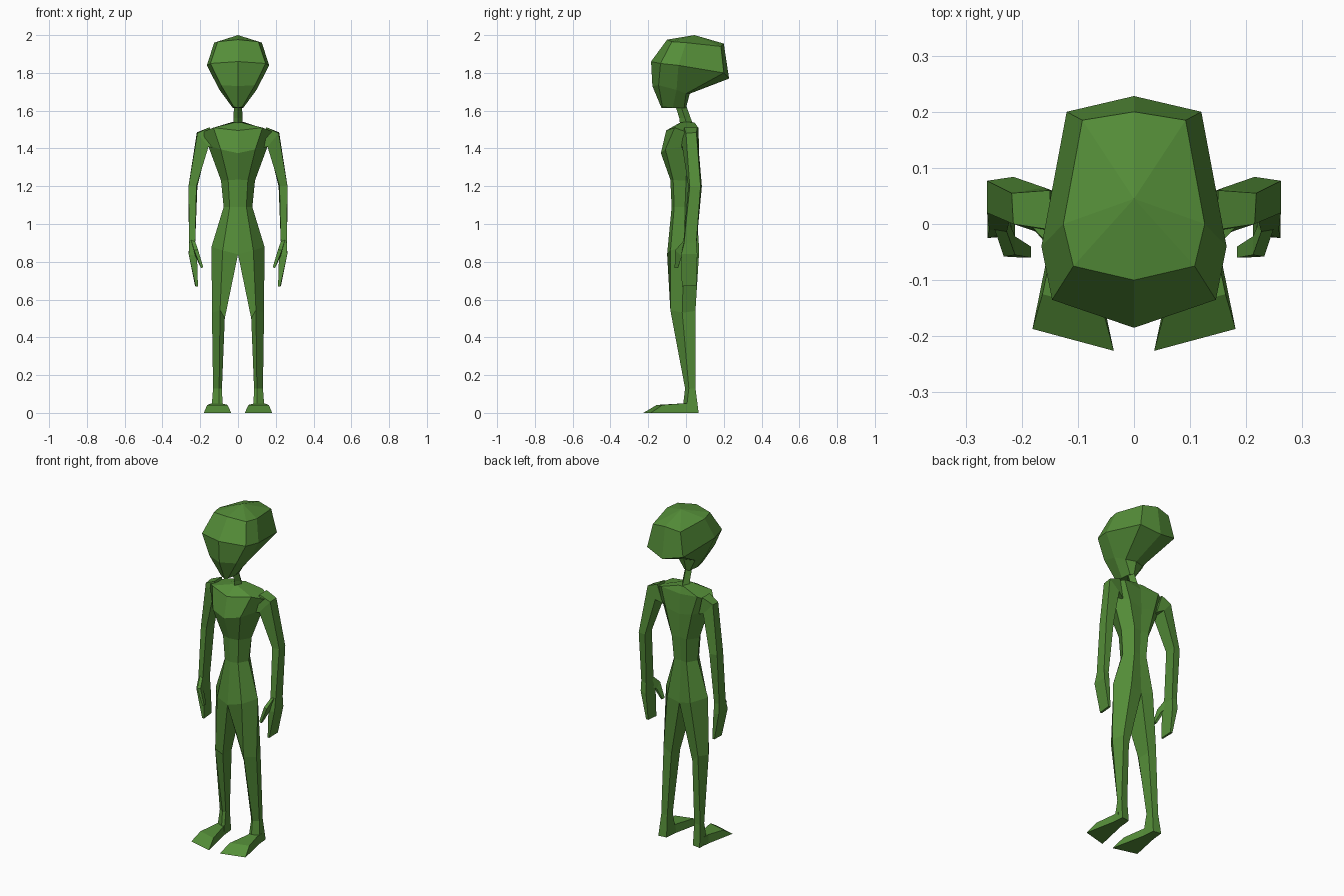
import bpy, bmesh

green = bpy.data.materials.new("green skin")
green.diffuse_color = (0.09, 0.27, 0.04, 1)


def full(half):
    """Close a half ring (front centre .. side .. back centre) by reflection."""
    return half + [(-x, y, z) for x, y, z in half[-2:0:-1]]


def loft(name, rings, start=True, end=True, apex=None, mirror=False):
    """Skin closed rings with flat faces, capping the ends on request."""
    bm = bmesh.new()
    loops = [[bm.verts.new(p) for p in r] for r in rings]
    n = len(loops[0])
    for a, b in zip(loops, loops[1:]):
        for i in range(n):
            j = (i + 1) % n
            bm.faces.new((a[i], a[j], b[j], b[i]))
    if start:
        bm.faces.new(loops[0][::-1])
    if apex:
        tip = bm.verts.new(apex)
        for i in range(n):
            bm.faces.new((loops[-1][i], loops[-1][(i + 1) % n], tip))
    elif end:
        bm.faces.new(loops[-1])
    bmesh.ops.recalc_face_normals(bm, faces=bm.faces[:])
    me = bpy.data.meshes.new(name)
    bm.to_mesh(me)
    bm.free()
    me.materials.append(green)
    ob = bpy.data.objects.new(name, me)
    bpy.context.collection.objects.link(ob)
    if mirror:
        ob.modifiers.new("Mirror", 'MIRROR').use_mirror_merge = False
    return ob


# Head: narrow chin, wide brow, long swept-back skull
chin = [(0, -.13, 1.615), (.022, -.125, 1.62), (.028, -.07, 1.615), (.02, -.01, 1.615), (0, 0, 1.615)]
cheek = [(0, -.178, 1.73), (.09, -.145, 1.735), (.098, -.05, 1.71), (.06, .0, 1.69), (0, .02, 1.69)]
brow = [(0, -.185, 1.86), (.146, -.135, 1.85), (.165, -.04, 1.84), (.12, .2, 1.80), (0, .228, 1.77)]
crown = [(0, -.1, 1.976), (.108, -.075, 1.965), (.126, 0, 1.96), (.092, .185, 1.94), (0, .2, 1.955)]
loft("head", [full(r) for r in (chin, cheek, brow, crown)], apex=(0, .045, 2.0))

# Neck
loft("neck", [full([(0, f, z), (w, (f + b) / 2, z), (0, b, z)])
              for z, w, f, b in ((1.51, .028, -.03, .045), (1.56, .023, -.035, .025), (1.63, .022, -.058, 0))])


# Torso: centre height, side height, half width, front, middle and back depth
def body_ring(zc, zs, w, front, mid, back):
    zm = (zc + zs) / 2
    return [(0, front, zc), (.58 * w, front * .82, zm), (w, mid, zs), (.55 * w, back, zm), (0, back * .9, zc)]


hip = body_ring(.84, .88, .14, -.1, -.01, .07)
torso = [body_ring(*p) for p in (
    (1.535, 1.54, .03, -.035, 0, .045),
    (1.495, 1.48, .205, -.105, .02, .065),
    (1.375, 1.415, .158, -.133, .01, .07),
    (1.235, 1.23, .09, -.083, 0, .065),
    (1.09, 1.09, .076, -.076, -.005, .055))]
torso[1][1] = (.13, -.06, 1.51)
torso[1][3] = (.12, .065, 1.51)
loft("torso", [full(r) for r in torso + [hip]], end=False)

# Legs: inner front, front, outer, back, inner back
knee = [(.07, -.045, .5), (.095, -.083, .545), (.138, -.02, .53), (.115, .05, .54), (.07, .04, .5)]
ankle = [(.085, .005, .13), (.1, -.005, .13), (.132, .015, .13), (.13, .05, .13), (.09, .05, .13)]
sole = [(.08, -.02, .0), (.1, -.02, .0), (.142, .0, .0), (.138, .067, .0), (.088, .06, .0)]
loft("leg", [hip, knee, ankle, sole], start=False, mirror=True)

# Feet: flat wedges turned slightly outward
loft("foot", [
    [(.085, .03, 0), (.14, .03, 0), (.138, .03, .05), (.088, .03, .05)],
    [(.08, -.02, 0), (.145, -.01, 0), (.14, -.015, .05), (.085, -.02, .05)],
    [(.036, -.226, 0), (.181, -.187, 0), (.163, -.125, .042), (.055, -.155, .042)]], mirror=True)

# Arms down to mitten hands: outer front, outer back, inner back, inner front
loft("arm", [
    [(.15, -.01, 1.512), (.15, .06, 1.512), (.12, .05, 1.40), (.12, -.03, 1.40)],
    [(.215, .0, 1.48), (.218, .055, 1.485), (.16, .065, 1.42), (.156, -.02, 1.41)],
    [(.262, .02, 1.2), (.262, .077, 1.2), (.215, .084, 1.2), (.22, .012, 1.2)],
    [(.258, -.01, .9), (.26, .055, .9), (.227, .055, .89), (.227, -.015, .89)],
    [(.261, -.025, .84), (.261, .06, .84), (.225, .06, .83), (.217, -.02, .83)],
    [(.224, -.022, .67), (.228, .055, .675), (.214, .055, .675), (.212, -.02, .67)]], mirror=True)

# Thumbs
loft("thumb", [
    [(.25, -.005, .92), (.25, .02, .86), (.23, .02, .86), (.228, -.01, .91)],
    [(.232, -.058, .86), (.226, -.022, .83), (.212, -.022, .835), (.212, -.055, .865)],
    [(.196, -.06, .766), (.196, -.043, .766), (.184, -.04, .772), (.184, -.06, .772)]], mirror=True)
